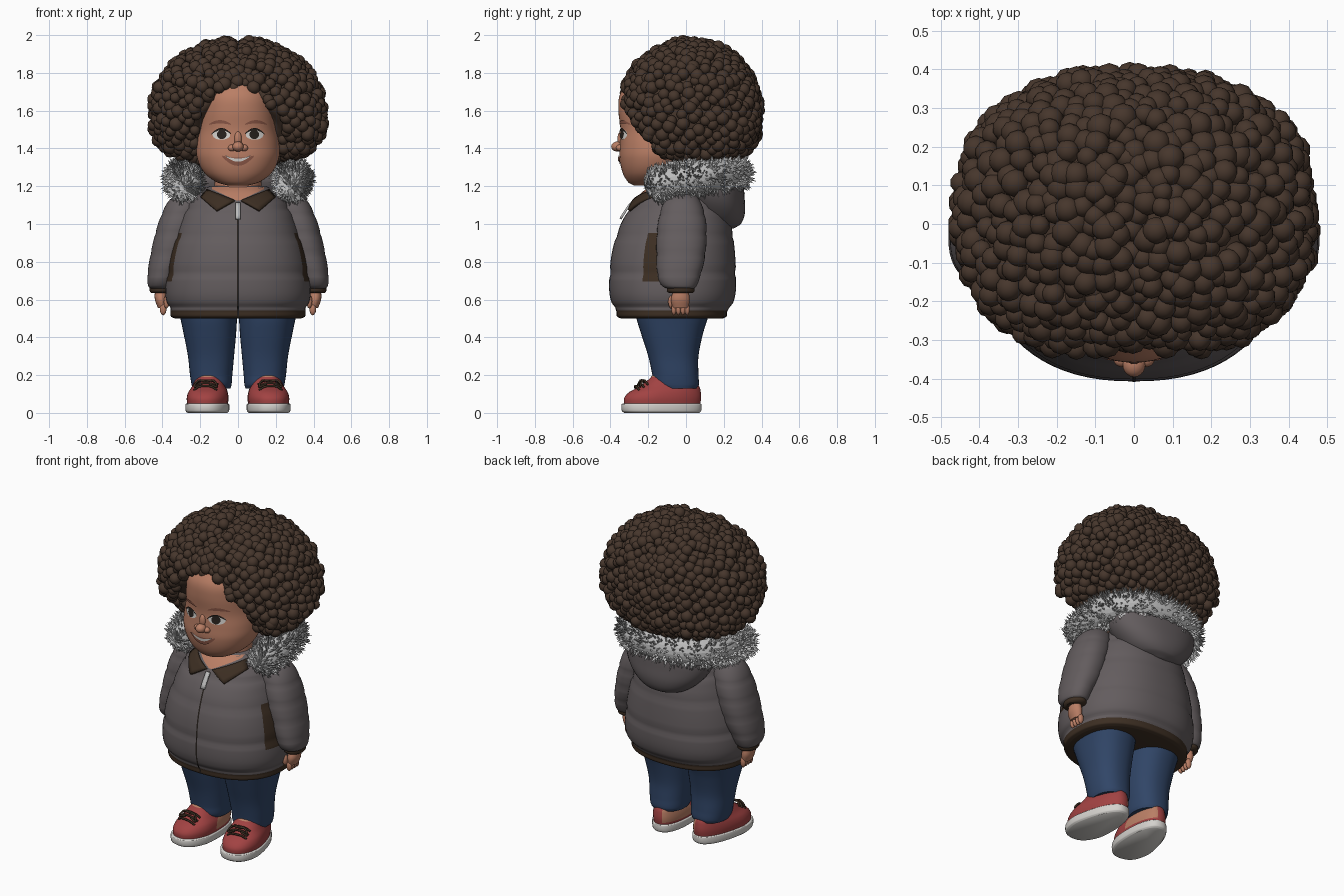
import bpy, bmesh, math, random
from mathutils import Vector

if "Cube" in bpy.data.objects:
    bpy.data.objects.remove(bpy.data.objects["Cube"])
random.seed(4)

COL = {"jacket_grey": (.125, .108, .112), "trim_brown": (.045, .027, .016), "hair_brown": (.062, .037, .025),
       "skin": (.49, .21, .13), "denim_blue": (.03, .06, .135), "shoe_red": (.36, .055, .055),
       "sole_white": (.66, .64, .61), "fur_grey": (.5, .5, .5), "eye_dark": (.02, .015, .012), "lip_brown": (.27, .10, .065)}
MAT = {}
for k, c in COL.items():
    MAT[k] = bpy.data.materials.new(k)
    MAT[k].diffuse_color = (*c, 1)


def mesh(name, verts, faces, mats, rule=None, smooth=True, plate=False):
    me = bpy.data.meshes.new(name)
    me.from_pydata([tuple(v) for v in verts], [], faces)
    bm = bmesh.new()
    bm.from_mesh(me)
    if plate:
        bmesh.ops.remove_doubles(bm, verts=bm.verts, dist=1e-5)
    bmesh.ops.recalc_face_normals(bm, faces=bm.faces)
    bm.normal_update()
    for f in bm.faces:
        f.smooth = smooth
        if plate and f.normal.y > 0:
            f.normal_flip()
        if rule:
            f.material_index = rule(f.calc_center_median())
    bm.to_mesh(me)
    bm.free()
    for m in mats.split():
        me.materials.append(MAT[m])
    ob = bpy.data.objects.new(name, me)
    bpy.context.collection.objects.link(ob)
    return ob


def cat(pts, ts, k):
    """Smooth curve through points at parameters ts, k steps per span."""
    pts, n = [Vector(p) for p in pts], len(pts)
    tan = [(pts[min(i + 1, n - 1)] - pts[max(i - 1, 0)]) / (ts[min(i + 1, n - 1)] - ts[max(i - 1, 0)]) for i in range(n)]
    out = []
    for i in range(n - 1):
        h = ts[i + 1] - ts[i]
        for j in range(k):
            t = j / k
            out.append(pts[i] * (2*t**3 - 3*t*t + 1) + tan[i] * h * (t**3 - 2*t*t + t)
                       + pts[i + 1] * (3*t*t - 2*t**3) + tan[i + 1] * h * (t**3 - t*t))
    return out + [pts[-1]]


def dense(secs, k=6):
    """Sections are (z, centre x, half width, front y, back y)."""
    zs = [s[0] for s in secs]
    zz = [a + (b - a) * j / k for a, b in zip(zs, zs[1:]) for j in range(k)] + [zs[-1]]
    return [(z, *v) for z, v in zip(zz, cat([s[1:] for s in secs], zs, k))]


def spow(a, e):
    return math.copysign(abs(a) ** e, a)


def grid(rows, cols, closed):
    return [(r*cols + c, r*cols + (c+1) % cols, (r+1)*cols + (c+1) % cols, (r+1)*cols + c)
            for r in range(rows - 1) for c in range(cols if closed else cols - 1)]


def loft(name, secs, mats, n=2.0, seams=(), s=1, warp=None, rule=None, seg=40):
    verts, rings = [], dense(secs)
    for z, cx, rx, yf, yb in rings:
        g = 1 - sum(.03 * math.exp(-((z - q) / .012) ** 2) for q in seams)
        for i in range(seg):
            a = math.tau * i / seg
            p = (cx + rx*g*spow(math.cos(a), 2/n), (yf+yb)/2 + (yb-yf)/2*g*spow(math.sin(a), 2/n), z)
            p = warp(*p) if warp else p
            verts.append((p[0] * s, p[1], p[2]))
    m = len(rings)
    faces = grid(m, seg, True) + [tuple(range(seg)), tuple(range((m-1)*seg, m*seg))]
    ob = mesh(name, verts, faces, mats, rule)
    bpy.context.view_layer.objects.active = ob
    ob.select_set(True)
    bpy.ops.object.shade_smooth_by_angle(angle=math.radians(50))
    ob.select_set(False)
    return ob


def front(surf, n, x, z):
    """Front y of a lofted surface at (x, z)."""
    for a, b in zip(surf, surf[1:]):
        if a[0] <= z <= b[0]:
            t = (z - a[0]) / (b[0] - a[0])
            _, cx, rx, yf, yb = [p + (q - p) * t for p, q in zip(a, b)]
            return (yf+yb)/2 - (yb-yf)/2 * max(0, 1 - min(1, abs(x-cx)/rx)**n) ** (1/n)
    return surf[-1][3]


def patch(name, f, nu, nv, body, off, mat):
    surf, n = body
    pts = [f(u / nu, v / nv) for v in range(nv + 1) for u in range(nu + 1)]
    return mesh(name, [(x, front(surf, n, x, z) - off, z) for x, z in pts], grid(nv + 1, nu + 1, False), mat, plate=True)


def disc(cx, cz, rx, rz):
    return lambda u, v: (cx + rx*v*math.cos(math.tau*u), cz + rz*v*math.sin(math.tau*u))


def tube(name, pts, mat, seg=10, spikes=0):
    """pts: list of (position, radius)."""
    verts, P = [], [Vector(p) for p, r in pts]
    for i, (p, r) in enumerate(pts):
        t = (P[min(i+1, len(P)-1)] - P[max(i-1, 0)]).normalized()
        a = t.cross(Vector((0, 0, 1))).normalized()
        b = a.cross(t)
        verts += [P[i] + (a*math.cos(math.tau*j/seg) + b*math.sin(math.tau*j/seg)) * r for j in range(seg)]
    m = len(pts)
    faces = grid(m, seg, True) + [tuple(range(seg)), tuple(range((m-1)*seg, m*seg))]
    for _ in range(spikes):
        i, j = random.randrange(m), random.randrange(seg)
        q = verts[i*seg + j].lerp(verts[min(i+1, m-1)*seg + (j+1) % seg], random.random())
        nrm = (q - P[i]).normalized()
        a = nrm.orthogonal().normalized()
        b, k = nrm.cross(a), len(verts)
        verts += [q + (a*math.cos(w) + b*math.sin(w))*.009 - nrm*.006 for w in (0, 2.1, 4.2)]
        verts.append(q + nrm*random.uniform(.018, .034) + Vector([random.uniform(-.012, .012) for _ in range(3)]))
        faces += [(k, k+1, k+3), (k+1, k+2, k+3), (k+2, k, k+3)]
    return mesh(name, verts, faces, mat, smooth=not spikes)


def balls(name, items, mat, sub=3):
    """One mesh of ellipsoids: (centre, radii)."""
    bm = bmesh.new()
    bmesh.ops.create_icosphere(bm, subdivisions=sub, radius=1)
    tv, tf = [v.co.copy() for v in bm.verts], [[v.index for v in f.verts] for f in bm.faces]
    bm.free()
    verts, faces = [], []
    for c, r in items:
        k = len(verts)
        verts += [(c[0]+v.x*r[0], c[1]+v.y*r[1], c[2]+v.z*r[2]) for v in tv]
        faces += [[i + k for i in f] for f in tf]
    return mesh(name, verts, faces, mat)


# Puffer jacket with hem band and side panels
JK = [(.5, 0, .335, -.345, .195), (.51, 0, .355, -.365, .215), (.54, 0, .358, -.37, .22), (.56, 0, .37, -.385, .24),
      (.63, 0, .385, -.405, .262), (.73, 0, .378, -.405, .265), (.86, 0, .355, -.39, .258), (1.0, 0, .31, -.345, .24),
      (1.1, 0, .27, -.285, .21), (1.17, 0, .21, -.225, .17), (1.2, 0, .15, -.18, .14)]
loft("jacket", JK, "jacket_grey trim_brown", 2.3, (.56, .74, .94, 1.08), seg=72, rule=lambda c: int(
    c.z < .545 or (.7 < c.z < .95 and c.y < -.07 and abs(c.x) > .3 + (.95 - c.z) * .22)))
jk = (dense(JK), 2.3)
patch("zipper", lambda u, v: ((u-.5)*.009, .51 + .6*v), 1, 40, jk, .002, "eye_dark")
patch("zipper_pull", lambda u, v: ((u-.5)*.026, 1.03 + .085*v), 2, 4, jk, .022, "fur_grey").modifiers.new("s", "SOLIDIFY").thickness = .012
patch("throat", lambda u, v: ((2*u-1)*(.01 + .15*v), 1.125 + .07*v), 12, 6, jk, .006, "skin")
HD = [(.975, 0, .06, .1, .25), (1.0, 0, .14, .08, .29), (1.06, 0, .215, .04, .312), (1.14, 0, .27, 0, .31), (1.22, 0, .285, -.03, .3), (1.26, 0, .26, -.03, .27)]
loft("hood", HD, "jacket_grey", 2.2)

# Head and neck
HE = [(1.203, 0, .05, -.275, -.15), (1.22, 0, .11, -.305, -.08), (1.27, 0, .178, -.335, 0), (1.35, 0, .217, -.352, .05),
      (1.42, 0, .219, -.35, .06), (1.5, 0, .205, -.347, .06), (1.6, 0, .195, -.358, .06), (1.68, 0, .18, -.352, .05), (1.75, 0, .12, -.31, 0)]
loft("head", HE, "skin", 2.2, seg=56)
loft("neck", [(1.08, 0, .13, -.2, .06), (1.3, 0, .12, -.18, .06)], "skin")
hd = (dense(HE), 2.2)
balls("nose", [((0, -.362, 1.41), (.03, .034, .027)), ((-.032, -.35, 1.403), (.021, .02, .018)),
               ((.032, -.35, 1.403), (.021, .02, .018)), ((0, -.345, 1.45), (.02, .018, .04))], "skin")
balls("ears", [((s*.213, -.1, 1.42), (.022, .035, .05)) for s in (-1, 1)], "skin")
arc = lambda x, z, w, bow, h: (lambda u, v: (x + w*(2*u-1), z + bow*(1-(2*u-1)**2) + (v-.5)*2*(h*(1-(2*u-1)**2) + .002)))
patch("lips", arc(0, 1.36, .085, -.03, .02), 20, 4, hd, .006, "lip_brown")
patch("teeth", arc(0, 1.362, .066, -.024, .006), 16, 2, hd, .009, "sole_white")

# Swept curve of fur round the hood
half = [(.28, -.135, 1.212), (.292, 0, 1.24), (.268, .12, 1.257), (.17, .215, 1.262)]
path = cat(half + [(0, .25, 1.266)] + [(-x, y, z) for x, y, z in half[::-1]], list(range(9)), 8)
R = .088
cap = lambda p, sgn: [(p + Vector((0, -R*.85*math.sin(t), -.02*math.sin(t))), R*math.cos(t)) for t in (sgn)]
ang = [.3, .6, .9, 1.2, 1.45]
tube("fur_trim", cap(path[0], ang[::-1]) + [(p, R) for p in path] + cap(path[-1], ang), "fur_grey", 24, 3600)

for s, side in ((-1, "right_"), (1, "left_")):
    # Eyes and brows
    patch(side + "eye_white", disc(s*.088, 1.473, .047, .027), 24, 3, hd, .004, "sole_white")
    patch(side + "iris", disc(s*.086, 1.474, .025, .025), 20, 2, hd, .007, "eye_dark")
    patch(side + "eyelid", arc(s*.088, 1.476, .052, .026, .004), 12, 2, hd, .009, "eye_dark")
    patch(side + "brow", arc(s*.095, 1.527, .058, .014, .007), 12, 2, hd, .005, "lip_brown")
    # Collar flap
    A, B, C, D = [Vector(p) for p in ((.165, 1.185), (.2, 1.145), (.115, 1.075), (.02, 1.128))]
    col = lambda u, v: (lambda p: (p.x*s, p.y))(A.lerp(D, u).lerp(B.lerp(C, u), v))
    patch(side + "collar", col, 8, 4, jk, .02, "trim_brown").modifiers.new("s", "SOLIDIFY").thickness = .016
    # Sleeve, cuff and hand
    loft(side + "sleeve", [(.655, .41, .05, -.09, .04), (.67, .41, .065, -.125, .055), (.72, .402, .078, -.15, .075), (.82, .37, .097, -.157, .1),
                           (.95, .335, .103, -.155, .11), (1.05, .305, .1, -.14, .1), (1.13, .275, .085, -.11, .07), (1.175, .25, .04, -.06, .03)],
         "jacket_grey", 2.2, (.74, .84, .95, 1.05), s)
    loft(side + "cuff", [(.635, .41, .05, -.09, .035), (.645, .41, .057, -.1, .045), (.675, .41, .058, -.1, .045)], "trim_brown", s=s)
    loft(side + "palm", [(.555, .4, .024, -.07, .012), (.6, .408, .032, -.08, .02), (.65, .41, .03, -.065, .012)], "skin", s=s, seg=20)
    balls(side + "fingers", [((s*.396, y, .55), (.018, .014, .034)) for y in (-.064, -.04, -.016, .006)]
          + [((s*.378, -.078, .588), (.016, .017, .036))], "skin", 2)
    # Trouser leg
    loft(side + "trouser_leg", [(.13, .14, .1, -.155, .06), (.15, .14, .106, -.172, .068), (.2, .142, .112, -.178, .066), (.3, .143, .122, -.2, .066),
                                (.42, .149, .139, -.238, .09), (.5, .155, .15, -.262, .115), (.56, .16, .16, -.27, .13)], "denim_blue", 2.3, s=s)

    # Shoe: shared warp narrows the heel and turns the toe out
    def warp(x, y, z):
        x *= 1 - .22 * min(1, max(0, (y + .2) / .25))
        return (.152 + x*.99 - (y + .1)*.13, y + x*.13, z)
    loft(side + "sole", [(0, 0, .108, -.325, .07), (.01, 0, .117, -.338, .08), (.045, 0, .118, -.34, .082), (.05, 0, .112, -.33, .075)],
         "sole_white", 2.4, s=s, warp=warp)
    tan = lambda c: int(c.y > -.12 and abs(c.x) < .12 and .065 < c.z < .15 or c.z > .188)
    loft(side + "shoe", [(.045, 0, .11, -.328, .075), (.08, 0, .113, -.326, .08), (.11, 0, .108, -.3, .078), (.14, 0, .095, -.245, .07),
                         (.17, 0, .082, -.205, .045), (.2, 0, .062, -.175, 0)], "shoe_red skin", 2.3, s=s, warp=warp, rule=tan)
    laces = [[(-.06, y, z - .02), (-.03, y - .012, z), (.03, y - .012, z), (.06, y, z - .02)] for y, z in ((-.255, .14), (-.23, .155), (-.21, .17))]
    laces += [[(0, -.225, .165), (q*.04, -.235, .172), (q*.06, -.25, .14), (q*.02, -.245, .15)] for q in (-1, 1)]
    for i, l in enumerate(laces):
        pts = cat([(lambda w: (w[0]*s, w[1], w[2]))(warp(*p)) for p in l], [0, 1, 2, 3], 4)
        tube(f"{side}lace_{i}", [(p, .006) for p in pts], "trim_brown", 6)


# Curly hair: rounded mass with centre parting and a face opening
def hair_point(d, k):
    e, rz = (2, .368) if d.z > 0 else (3, .265)
    t = ((abs(d.x/.45)**2.4 + abs(d.y/.362)**2.4)**(e/2.4) + abs(d.z/rz)**e) ** (-1/e) * k
    p = d * t + Vector((0, .022, 1.6))
    if p.z > 1.7:
        p.z -= .03 * math.exp(-(p.x/.035)**2) * (p.z - 1.7) / .3
    p.y = max(p.y, -.345 + .85 * (1.64 - p.z) + (1 - k) * .4) if p.z < 1.64 else p.y
    return p


def opening(p, m):
    w = .205 * math.sqrt(max(0, 1 - (max(0, p.z - 1.42) / (.275 + m))**2))
    return p.y < -.06 and abs(p.x) < (w + m if w > 0 else 0)


curls, N = [], 950
for i in range(N):
    z = 1 - 2*(i + .5)/N
    a = i * 2.399963
    r = math.sqrt(1 - z*z)
    d = Vector((r*math.cos(a), r*math.sin(a), z)) + Vector([random.uniform(-.03, .03) for _ in range(3)])
    p = hair_point(d.normalized(), random.uniform(.96, 1.015))
    if not opening(p, .025):
        q = random.uniform(.027, .038)
        curls.append((p, (q, q, q)))
balls("hair_curls", curls, "hair_brown", 2)
base = balls("hair_base", [((0, 0, 0), (1, 1, 1))], "hair_brown", 5)
for v in base.data.vertices:
    p = hair_point(v.co.normalized(), .96)
    if opening(p, .01):
        p.y = max(p.y, -.2)
    v.co = p

for m in bpy.data.materials:
    if m.users and not m.is_grease_pencil:
        m.use_nodes = True
        m.node_tree.nodes["Principled BSDF"].inputs["Base Color"].default_value = m.diffuse_color
